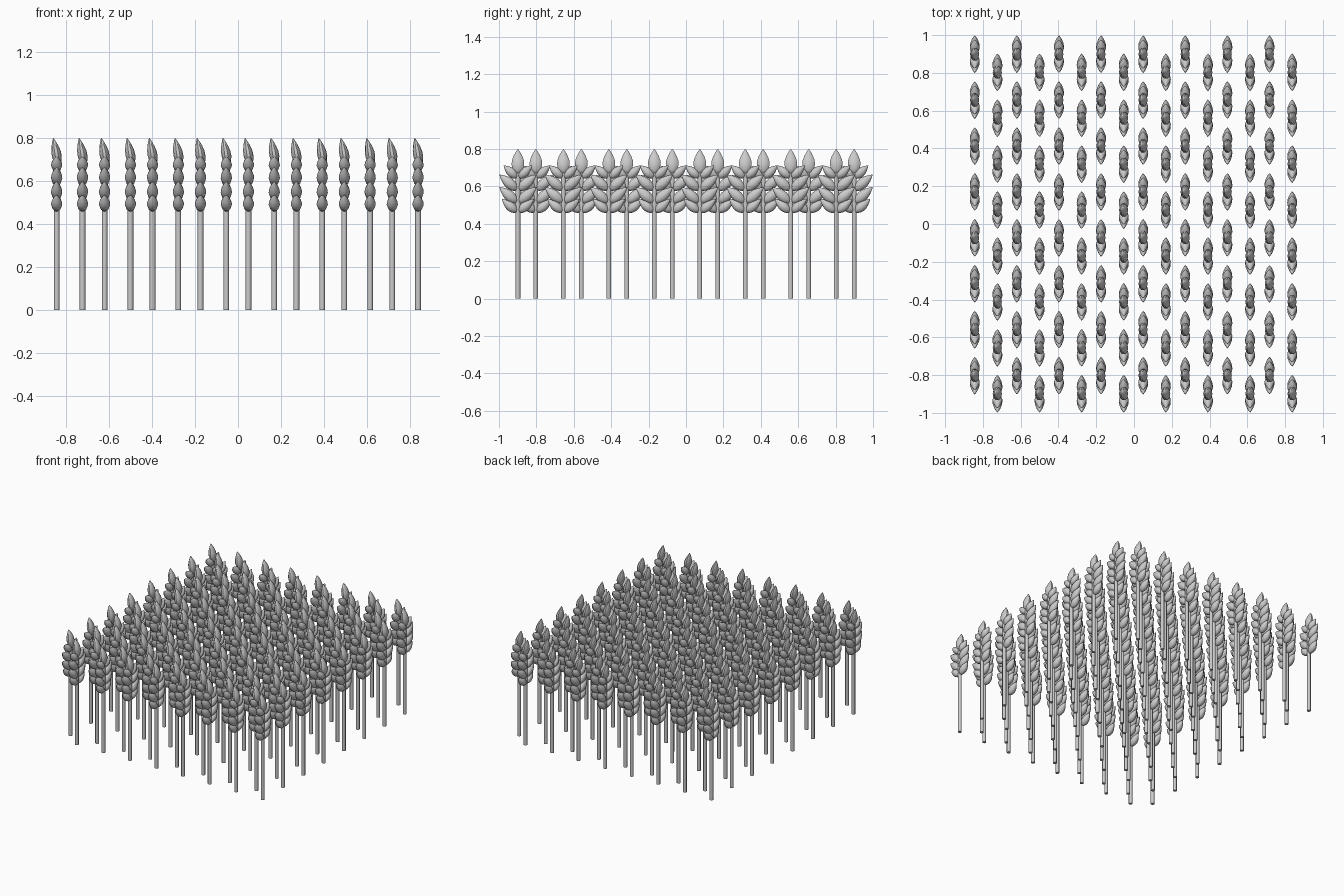
import bpy, bmesh, math
from mathutils import Vector

if "Cube" in bpy.data.objects:
    bpy.data.objects.remove(bpy.data.objects["Cube"])

SEG = 10
# (position along grain, relative radius)
PROFILE = [(0.07, 0.48), (0.2, 0.82), (0.38, 1.0), (0.55, 0.95),
           (0.72, 0.7), (0.87, 0.37), (0.95, 0.16)]


def grain(bm, base, tip, rx, ry, bulge=0.0):
    """Pointed seed from base to tip; rx is its x radius, ry its radius across."""
    base, tip = Vector(base), Vector(tip)
    side = Vector((1, 0, 0))
    across = (tip - base).normalized().cross(side)
    rings = []
    for t, r in PROFILE:
        c = base.lerp(tip, t) + side * bulge * math.sin(math.pi * t)
        rings.append([bm.verts.new(c + side * rx * r * math.cos(a) + across * ry * r * math.sin(a))
                      for a in (2 * math.pi * i / SEG for i in range(SEG))])
    v0, v1 = bm.verts.new(base), bm.verts.new(tip)
    for i in range(SEG):
        j = (i + 1) % SEG
        bm.faces.new((v0, rings[0][j], rings[0][i]))
        bm.faces.new((v1, rings[-1][i], rings[-1][j]))
        for a, b in zip(rings, rings[1:]):
            bm.faces.new((a[i], a[j], b[j], b[i]))


bm = bmesh.new()
# stem
bottom = [bm.verts.new((0.0133 * math.cos(a), 0.0133 * math.sin(a), 0))
          for a in (2 * math.pi * i / SEG for i in range(SEG))]
top = [bm.verts.new((v.co.x, v.co.y, 0.68)) for v in bottom]
bm.faces.new(bottom)
bm.faces.new(top)
for i in range(SEG):
    j = (i + 1) % SEG
    bm.faces.new((bottom[i], bottom[j], top[j], top[i]))

# four mirrored pairs of grains: base y, base z, tip y, tip z, radius across
for by, bz, ty, tz, ry in [(0.003, 0.462, 0.086, 0.533, 0.027),
                           (0.002, 0.513, 0.099, 0.596, 0.030),
                           (0.002, 0.580, 0.099, 0.663, 0.030),
                           (0.002, 0.645, 0.076, 0.712, 0.026)]:
    for s in (-1, 1):
        grain(bm, (0, s * by, bz), (0, s * ty, tz), 0.026, ry)

# top grain, leaning to -x
grain(bm, (0.006, 0, 0.665), (-0.016, 0, 0.80), 0.023, 0.036, 0.003)

bmesh.ops.recalc_face_normals(bm, faces=bm.faces)
mesh = bpy.data.meshes.new("wheat_stalk")
bm.to_mesh(mesh)
bm.free()

first = bpy.data.objects.new("wheat_stalk", mesh)
bpy.context.collection.objects.link(first)
bpy.context.view_layer.objects.active = first
first.select_set(True)
bpy.ops.object.shade_smooth_by_angle(angle=math.radians(40))
mesh = first.data

# staggered planting: 8 pairs of columns, 8 stalks in each
for k in range(8):
    for x0, y0 in ((-0.843, 0.899), (-0.723, 0.803)):
        for r in range(8):
            if first:
                ob, first = first, None
            else:
                ob = bpy.data.objects.new("wheat_stalk", mesh)
                bpy.context.collection.objects.link(ob)
            ob.location = (x0 + 0.2229 * k, y0 - 0.2431 * r, 0)
